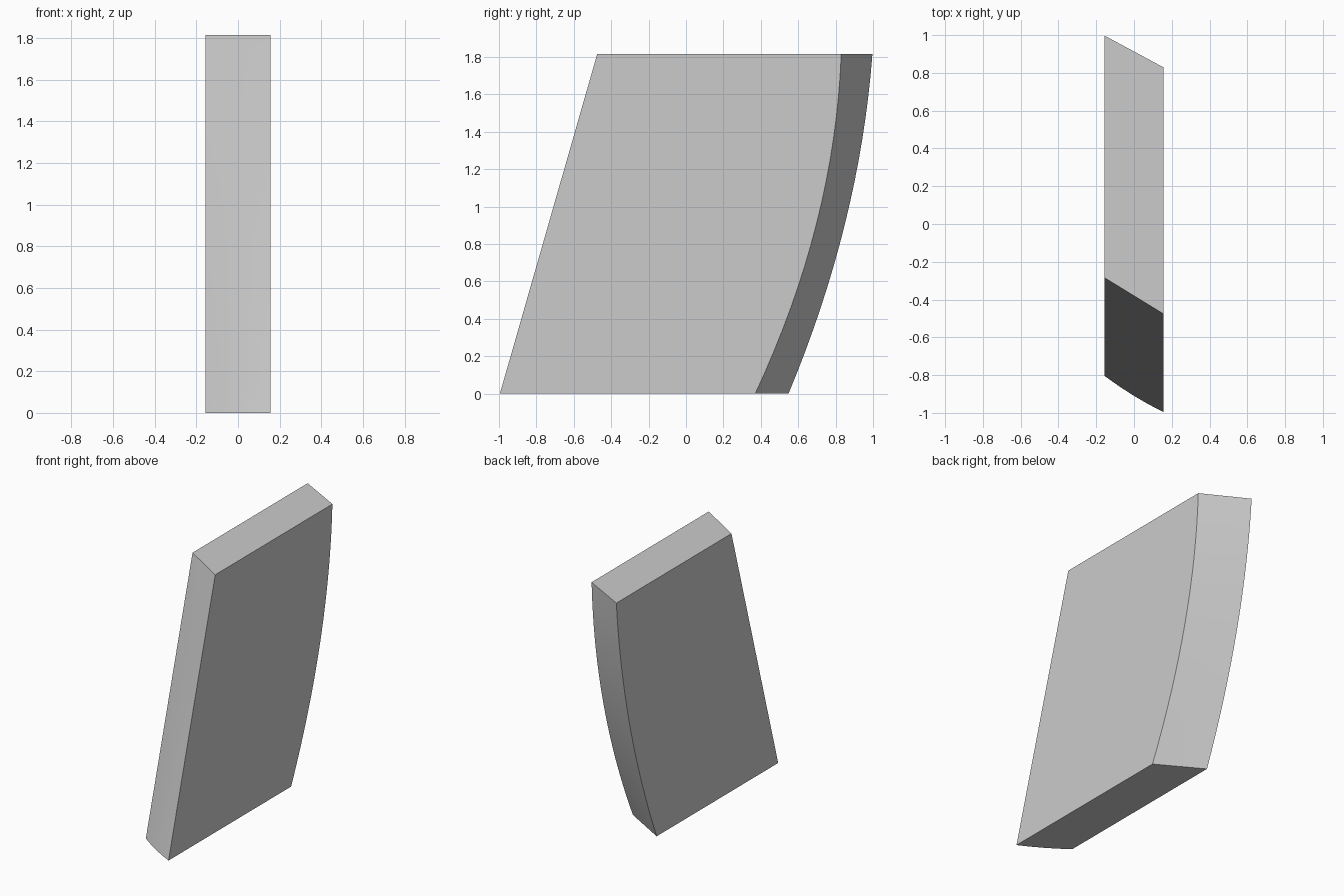
import bpy, bmesh

if "Cube" in bpy.data.objects:
    bpy.data.objects.remove(bpy.data.objects["Cube"])

HALF_W, HEIGHT = 0.155, 1.815
ROWS, COLS = 16, 4


def front_y(t, z):
    # Raked, skewed front with a faint bow along the bottom edge
    bottom = -0.805 - 0.19 * t - 0.04 * t * (1 - t)
    top = -0.285 - 0.19 * t
    return bottom + (top - bottom) * z / HEIGHT


def back_y(t, z):
    # Bowed back, blended between the two side profiles
    left = 0.548 + 0.418 * z - 0.0941 * z * z
    right = 0.37 + 0.4685 * z - 0.1185 * z * z
    return left + (right - left) * t


bm = bmesh.new()


def sheet(func):
    return [[bm.verts.new((HALF_W * (2 * c / COLS - 1),
                           func(c / COLS, HEIGHT * r / ROWS),
                           HEIGHT * r / ROWS))
             for c in range(COLS + 1)] for r in range(ROWS + 1)]


# Front and back surfaces
front, back = sheet(front_y), sheet(back_y)
for grid in (front, back):
    for r in range(ROWS):
        for c in range(COLS):
            bm.faces.new((grid[r][c], grid[r][c + 1],
                          grid[r + 1][c + 1], grid[r + 1][c]))

# Flat sides, top and bottom
for r in (0, -1):
    bm.faces.new(front[r] + back[r][::-1])
for c in (0, -1):
    bm.faces.new([row[c] for row in front] + [row[c] for row in back][::-1])
bmesh.ops.recalc_face_normals(bm, faces=bm.faces)

mesh = bpy.data.meshes.new("curved_slab")
bm.to_mesh(mesh)
bm.free()
slab = bpy.data.objects.new("curved_slab", mesh)
bpy.context.collection.objects.link(slab)
bpy.context.view_layer.objects.active = slab
slab.select_set(True)
bpy.ops.object.shade_smooth_by_angle()
